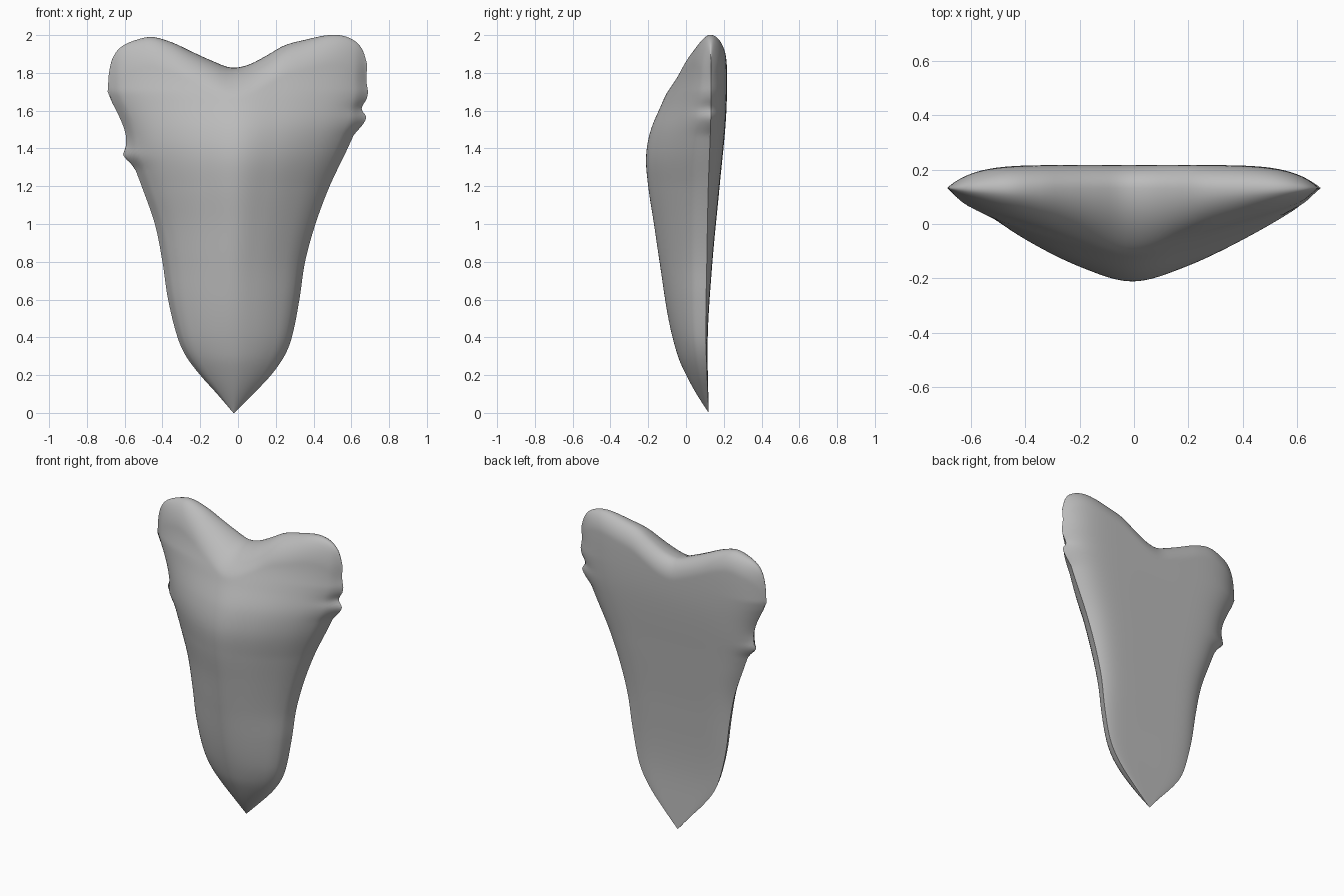
import bpy, bmesh, math

cube = bpy.data.objects.get("Cube")
if cube:
    bpy.data.objects.remove(cube, do_unlink=True)

COLUMNS, ROWS = 72, 96


def curve(*points):
    """Smooth function through (position, value) points, constant outside."""
    n = len(points)

    def slope(i):
        a, b = points[max(i - 1, 0)], points[min(i + 1, n - 1)]
        return (b[1] - a[1]) / (b[0] - a[0])

    def value(t):
        if t <= points[0][0]:
            return points[0][1]
        for i in range(n - 1):
            (t0, p0), (t1, p1) = points[i], points[i + 1]
            if t <= t1:
                w = t1 - t0
                s = (t - t0) / w
                blend = s * s * (3 - 2 * s)
                bend = s * (1 - s) * w * ((1 - s) * slope(i) - s * slope(i + 1))
                return p0 + (p1 - p0) * blend + bend
        return points[-1][1]

    return value


# Outline: side edges by height, nicks in the root, top edge by width
right_edge = curve((0, -.025), (.1, -.11), (.2, -.2), (.3, -.275), (.4, -.32), (.6, -.37),
                   (.8, -.4), (1, -.44), (1.2, -.51), (1.4, -.585), (1.55, -.63), (1.7, -.69))
left_edge = curve((0, -.02), (.1, .08), (.2, .175), (.3, .245), (.4, .285), (.6, .325),
                  (.8, .355), (1, .41), (1.2, .485), (1.4, .58), (1.55, .645), (1.7, .685))
right_nick = curve((1.3, 0), (1.365, -.035), (1.4, -.01), (1.47, .012), (1.6, .005), (1.64, 0))
left_nick = curve((1.47, 0), (1.56, .03), (1.61, -.008), (1.67, .006), (1.76, -.005), (1.85, 0))
top_edge = curve((-1, 1.7), (-.99, 1.8), (-.96, 1.88), (-.9, 1.935), (-.8, 1.97), (-.66, 1.99),
                 (-.5, 1.96), (-.36, 1.915), (-.2, 1.865), (-.05, 1.828), (.08, 1.842),
                 (.22, 1.89), (.36, 1.945), (.52, 1.975), (.7, 2), (.82, 1.995),
                 (.92, 1.96), (.97, 1.91), (1, 1.84))

# Thickness in front of and behind the sharp rim, by height
rim = curve((0, .12), (.4, .105), (.8, .11), (1.2, .118), (1.6, .132), (2, .13))
front_depth = curve((0, 0), (.1, .06), (.2, .11), (.3, .15), (.5, .198), (.8, .25), (1, .283),
                    (1.2, .318), (1.36, .335), (1.5, .315), (1.65, .255), (1.8, .195), (2, .15))
back_depth = curve((0, 0), (.4, .01), (.8, .03), (1.2, .06), (1.55, .08), (1.8, .085), (2, .08))

# Cross-section from the middle out to the rim
root_section = curve((-.33, .85), (0, 1), (.33, .85), (.67, .56), (.9, .26), (1, 0))
blade_section = curve((-.33, .9), (0, 1), (.33, .9), (.67, .65), (.9, .35), (1, 0))


def tooth_point(i, j, side):
    u = math.sin(math.pi * (i / COLUMNS - .5))
    v = 1 - (1 - j / ROWS) ** 1.5
    top = top_edge(u)
    z = v * top
    a, b = right_edge(z), left_edge(z)
    nick = right_nick(z) if u < 0 else left_nick(z)
    x = a + (b - a) * (u + 1) / 2 + nick * abs(u) ** 10
    # Round the lip of the root
    lip = 1 - min((top - z) / (.16 if side < 0 else .12), 1)
    rounding = math.sqrt(max(0, 1 - lip * lip))
    if side < 0:
        mix = min(max((z - .4) / .8, 0), 1)
        section = mix * root_section(abs(u)) + (1 - mix) * blade_section(abs(u))
        depth = front_depth(z) * section
    else:
        depth = back_depth(z) * (1 - abs(u) ** 7)
    return x, rim(z) + side * depth * rounding, z


# Front and back skins joined along the rim
bm = bmesh.new()
for side in (-1, 1):
    grid = [[bm.verts.new(tooth_point(i, j, side)) for i in range(COLUMNS + 1)]
            for j in range(ROWS + 1)]
    for low, high in zip(grid, grid[1:]):
        for i in range(COLUMNS):
            quad = [low[i], low[i + 1], high[i + 1], high[i]]
            bm.faces.new(quad if side < 0 else quad[::-1])
bmesh.ops.remove_doubles(bm, verts=bm.verts, dist=.0004)
bmesh.ops.recalc_face_normals(bm, faces=bm.faces)
mesh = bpy.data.meshes.new("tooth")
bm.to_mesh(mesh)
bm.free()
tooth = bpy.data.objects.new("tooth", mesh)
bpy.context.collection.objects.link(tooth)

# Plain grey
grey = bpy.data.materials.new("plain grey")
grey.use_nodes = True
color = (.5, .5, .5, 1)
grey.diffuse_color = color
grey.node_tree.nodes["Principled BSDF"].inputs["Base Color"].default_value = color
mesh.materials.append(grey)

bpy.context.view_layer.objects.active = tooth
tooth.select_set(True)
bpy.ops.object.shade_smooth_by_angle(angle=math.radians(50))
